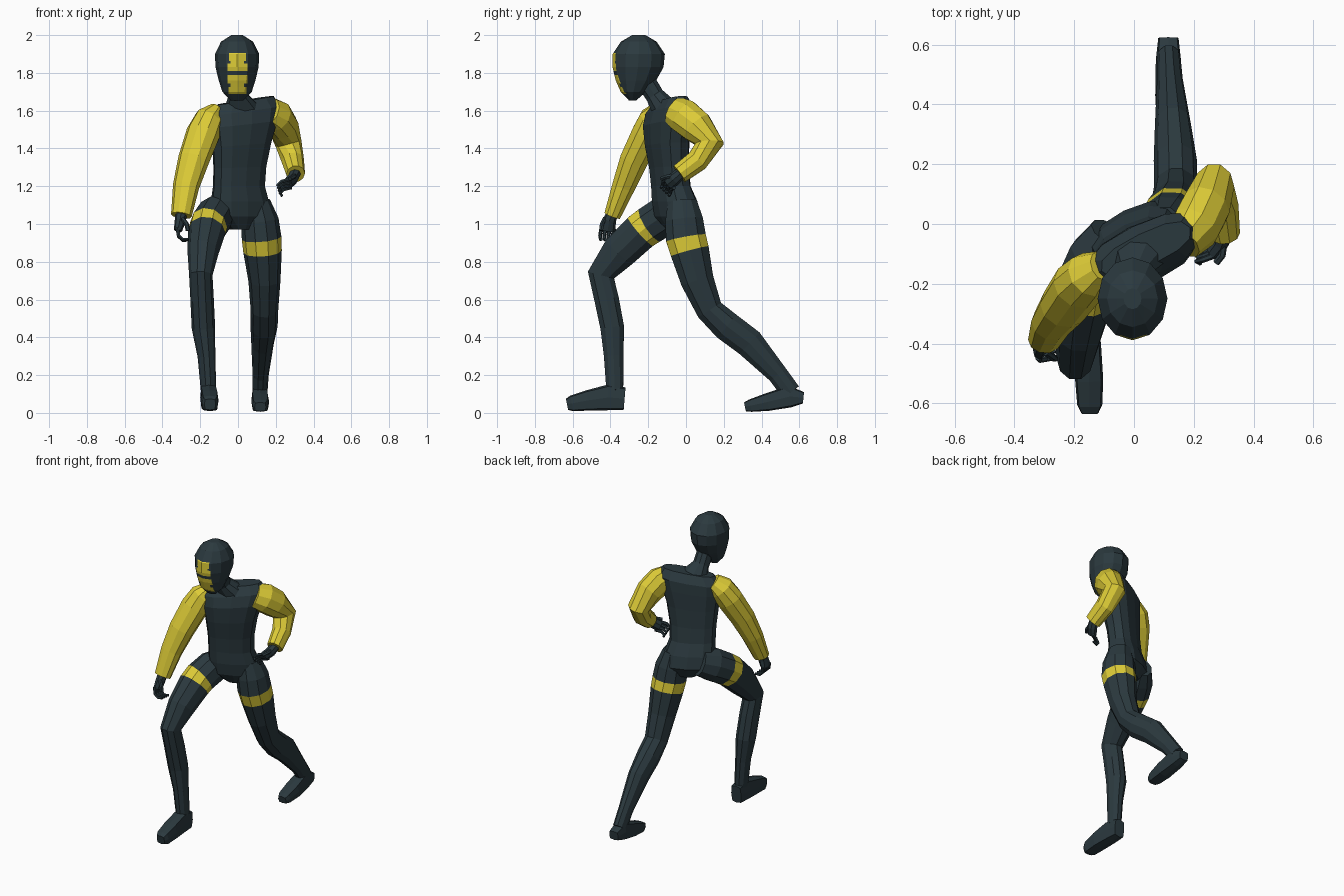
import bpy, bmesh, math
from mathutils import Vector


def material(name, rgb):
    m = bpy.data.materials.new(name)
    m.diffuse_color = (*rgb, 1)
    return m


DARK = material("dark slate", (0.024, 0.041, 0.049))
YELLOW = material("suit yellow", (0.72, 0.60, 0.038))


def finish(name, bm, mats):
    bmesh.ops.recalc_face_normals(bm, faces=bm.faces[:])
    me = bpy.data.meshes.new(name)
    bm.to_mesh(me)
    bm.free()
    for m in mats:
        me.materials.append(m)
    ob = bpy.data.objects.new(name, me)
    bpy.context.collection.objects.link(ob)
    return ob


def spow(v, p):
    return math.copysign(abs(v) ** p, v) if abs(v) > 1e-6 else 0.0


def loft(rings, n=10, p=1.0, yaw=0.0, tilt=0.0, flat=False, stripe=()):
    """Skin rings (x, y, z, half width, half depth) set square to their path."""
    bm = bmesh.new()
    pts = [Vector(r[:3]) for r in rings]
    loops = []
    for i, r in enumerate(rings):
        t = (pts[min(i + 1, len(pts) - 1)] - pts[max(i - 1, 0)]).normalized()
        if flat:
            t = Vector((0, 0, 1))
        side = Vector((math.cos(yaw), math.sin(yaw), 0))
        side = (side - t * side.dot(t)).normalized()
        deep = t.cross(side)
        side = side + Vector((0, 0, tilt * max(0, (r[2] - 1.2) / 0.45)))
        loop = []
        for k in range(n):
            a = 2 * math.pi * k / n
            loop.append(bm.verts.new(pts[i] + side * r[3] * spow(math.cos(a), p)
                                     + deep * r[4] * spow(math.sin(a), p)))
        loops.append(loop)
    for i in range(len(loops) - 1):
        for k in range(n):
            j = (k + 1) % n
            f = bm.faces.new((loops[i][k], loops[i][j], loops[i + 1][j], loops[i + 1][k]))
            f.material_index = 1 if i in stripe else 0
    bm.faces.new(loops[0])
    bm.faces.new(loops[-1])
    return bm


# Torso, twisted with one shoulder forward
finish("torso", loft([
    (0.015, -0.04, 0.97, 0.06, 0.06), (0.01, -0.045, 1.04, 0.165, 0.10),
    (0.01, -0.06, 1.12, 0.16, 0.10), (0.005, -0.08, 1.20, 0.145, 0.085),
    (0.01, -0.09, 1.30, 0.148, 0.085), (0.02, -0.10, 1.42, 0.165, 0.095),
    (0.03, -0.10, 1.53, 0.192, 0.10), (0.035, -0.09, 1.60, 0.205, 0.09),
    (0.04, -0.085, 1.655, 0.165, 0.055)], n=12, p=0.8, yaw=math.radians(26),
    tilt=0.14, flat=True), [DARK])

# Neck
finish("neck", loft([
    (0.0, -0.21, 1.75, 0.05, 0.055), (0.0, -0.165, 1.68, 0.052, 0.052),
    (0.015, -0.12, 1.62, 0.09, 0.07), (0.02, -0.10, 1.57, 0.12, 0.07)]), [DARK])

# Hooded head with the mask bars cut into the face
head = loft([
    (-0.005, -0.283, 1.655, 0.035, 0.02), (-0.005, -0.278, 1.70, 0.078, 0.068),
    (-0.005, -0.265, 1.76, 0.097, 0.107), (-0.005, -0.254, 1.83, 0.114, 0.135),
    (-0.005, -0.25, 1.90, 0.117, 0.138), (-0.005, -0.25, 1.965, 0.085, 0.095),
    (-0.005, -0.25, 2.0, 0.03, 0.035)], n=12, flat=True)
BARS = [(1.687, 1.724, 0.048), (1.724, 1.745, 0.036), (1.745, 1.788, 0.052),
        (1.809, 1.851, 0.052), (1.851, 1.862, 0.036), (1.862, 1.905, 0.045)]
cuts = [((0, 0, z), (0, 0, 1)) for b in BARS for z in b[:2]]
cuts += [((s * w - 0.003, 0, 0), (1, 0, 0)) for s in (-1, 1) for w in (0.036, 0.045, 0.048, 0.052)]
for co, no in cuts:
    bmesh.ops.bisect_plane(head, geom=head.verts[:] + head.edges[:] + head.faces[:],
                           dist=1e-5, plane_co=co, plane_no=no)
for f in head.faces:
    c = f.calc_center_median()
    if c.y < -0.27 and any(lo < c.z < hi and abs(c.x + 0.003) < w for lo, hi, w in BARS):
        f.material_index = 1
finish("head", head, [DARK, YELLOW])

# Legs, each with a thigh band
finish("front_leg", loft([
    (-0.08, -0.03, 1.08, 0.07, 0.09), (-0.12, -0.11, 1.045, 0.10, 0.11),
    (-0.155, -0.19, 0.995, 0.102, 0.107), (-0.165, -0.24, 0.96, 0.10, 0.105),
    (-0.185, -0.355, 0.85, 0.083, 0.098), (-0.197, -0.45, 0.73, 0.062, 0.075),
    (-0.19, -0.42, 0.60, 0.062, 0.068), (-0.183, -0.39, 0.45, 0.062, 0.066),
    (-0.167, -0.383, 0.30, 0.047, 0.054), (-0.156, -0.377, 0.12, 0.041, 0.047)],
    stripe=(2,)), [DARK, YELLOW])
finish("rear_leg", loft([
    (0.10, -0.02, 1.12, 0.07, 0.08), (0.115, -0.01, 1.02, 0.10, 0.105),
    (0.125, 0.0, 0.925, 0.105, 0.112), (0.13, 0.02, 0.855, 0.102, 0.108),
    (0.14, 0.06, 0.70, 0.085, 0.092), (0.14, 0.125, 0.545, 0.073, 0.075),
    (0.138, 0.215, 0.46, 0.072, 0.083), (0.13, 0.335, 0.37, 0.06, 0.082),
    (0.12, 0.485, 0.205, 0.043, 0.056), (0.116, 0.555, 0.11, 0.04, 0.055)],
    stripe=(2,)), [DARK, YELLOW])

# Feet
finish("front_foot", loft([
    (-0.155, -0.325, 0.075, 0.038, 0.06), (-0.155, -0.41, 0.082, 0.045, 0.068),
    (-0.15, -0.52, 0.066, 0.047, 0.054), (-0.148, -0.605, 0.05, 0.042, 0.042),
    (-0.148, -0.63, 0.045, 0.03, 0.03)], n=8, p=0.45), [DARK])
finish("rear_foot", loft([
    (0.115, 0.622, 0.08, 0.034, 0.03), (0.115, 0.55, 0.087, 0.042, 0.058),
    (0.118, 0.43, 0.057, 0.047, 0.047), (0.118, 0.34, 0.038, 0.042, 0.033),
    (0.118, 0.312, 0.032, 0.03, 0.024)], n=8, p=0.45), [DARK])

# Sleeves
finish("forward_sleeve", loft([
    (-0.11, -0.14, 1.60, 0.045, 0.055), (-0.15, -0.17, 1.555, 0.08, 0.08),
    (-0.185, -0.205, 1.48, 0.09, 0.085), (-0.235, -0.275, 1.34, 0.083, 0.078),
    (-0.275, -0.33, 1.20, 0.07, 0.064), (-0.30, -0.39, 1.045, 0.055, 0.046)]), [YELLOW])
finish("bent_sleeve", loft([
    (0.165, -0.06, 1.60, 0.065, 0.08), (0.205, -0.01, 1.57, 0.085, 0.095),
    (0.24, 0.055, 1.515, 0.083, 0.092), (0.268, 0.125, 1.425, 0.07, 0.078),
    (0.29, 0.06, 1.335, 0.06, 0.062), (0.305, -0.035, 1.265, 0.05, 0.055)]), [YELLOW])


# Hands: a palm, four curled fingers and a thumb
def hand(name, palm, finger, step, thumb):
    finish(name + "_palm", loft(palm, n=8), [DARK])
    for i in range(4):
        path = [(*(Vector(q) + Vector(step) * i), 0.011 - 0.001 * k, 0.011 - 0.001 * k)
                for k, q in enumerate(finger)]
        finish(f"{name}_finger_{i + 1}", loft(path, n=6, yaw=math.pi / 2), [DARK])
    finish(name + "_thumb", loft([(*q, 0.012, 0.012) for q in thumb], n=6), [DARK])


hand("forward_hand",
     [(-0.30, -0.388, 1.06, 0.03, 0.03), (-0.305, -0.405, 1.02, 0.03, 0.035),
      (-0.318, -0.415, 0.965, 0.022, 0.042)],
     [(-0.32, -0.447, 0.98), (-0.315, -0.455, 0.94), (-0.292, -0.452, 0.918), (-0.262, -0.447, 0.92)],
     (0, 0.022, -0.002),
     [(-0.295, -0.43, 1.03), (-0.272, -0.445, 1.0), (-0.265, -0.45, 0.965)])
hand("bent_hand",
     [(0.305, -0.02, 1.275, 0.03, 0.03), (0.29, -0.06, 1.24, 0.03, 0.036),
      (0.265, -0.09, 1.215, 0.026, 0.036)],
     [(0.27, -0.105, 1.235), (0.23, -0.12, 1.225), (0.21, -0.125, 1.205), (0.222, -0.132, 1.19)],
     (0.004, 0.014, -0.014),
     [(0.30, -0.07, 1.255), (0.295, -0.105, 1.25), (0.275, -0.13, 1.24)])
